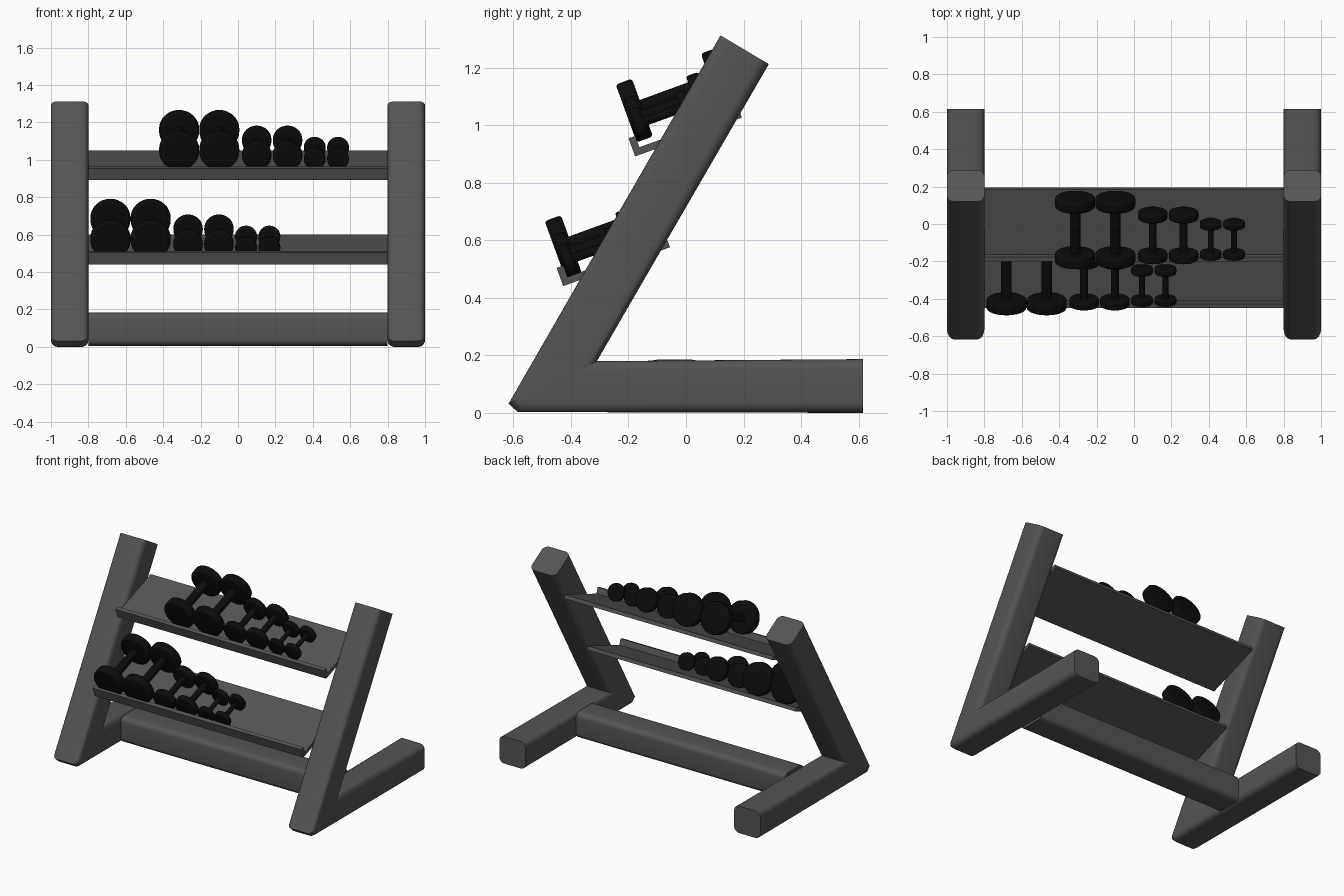
import bpy, bmesh
from math import radians, sin, cos, pi
from mathutils import Vector, Matrix

if "Cube" in bpy.data.objects:
    bpy.data.objects.remove(bpy.data.objects["Cube"])

TILT = radians(20)


def material(name, v):
    m = bpy.data.materials.new(name)
    m.diffuse_color = (v, v, v, 1)
    m.use_nodes = True
    m.node_tree.nodes["Principled BSDF"].inputs["Base Color"].default_value = m.diffuse_color
    return m


GREY = material("dark_grey", 0.09)
BLACK = material("black", 0.004)


def finish(bm, name, mat, angle=35):
    bmesh.ops.remove_doubles(bm, verts=bm.verts, dist=1e-5)
    bmesh.ops.recalc_face_normals(bm, faces=bm.faces)
    me = bpy.data.meshes.new(name)
    bm.to_mesh(me)
    bm.free()
    ob = bpy.data.objects.new(name, me)
    bpy.context.collection.objects.link(ob)
    me.materials.append(mat)
    bpy.ops.object.select_all(action='DESELECT')
    bpy.context.view_layer.objects.active = ob
    ob.select_set(True)
    bpy.ops.object.shade_smooth_by_angle(angle=radians(angle))
    return ob


def rounded_square(r=0.19, n=6):
    """Unit square outline with rounded corners."""
    pts = []
    for i, (cx, cy) in enumerate([(1 - r, 1 - r), (r, 1 - r), (r, r), (1 - r, r)]):
        for k in range(n + 1):
            a = (i + k / n) * pi / 2
            pts.append((cx + r * cos(a), cy + r * sin(a)))
    return pts


def loft(name, rings, mat):
    """Skin a list of equal-length point rings and cap both ends."""
    bm = bmesh.new()
    vs = [[bm.verts.new(p) for p in ring] for ring in rings]
    n = len(vs[0])
    for a, b in zip(vs, vs[1:]):
        for i in range(n):
            j = (i + 1) % n
            bm.faces.new((a[i], a[j], b[j], b[i]))
    bm.faces.new(vs[0])
    bm.faces.new(vs[-1])
    return finish(bm, name, mat)


# Side frames: foot and leaning upright as one mitred tube (outer, inner) in y,z
PROFILE = rounded_square()
STATIONS = [((0.615, 0.0), (0.615, 0.187)),
            ((-0.585, 0.003), (-0.31, 0.18)),
            ((-0.617, 0.032), (-0.31, 0.18)),
            ((0.12, 1.313), (0.288, 1.213))]
for side, label in ((1, "right"), (-1, "left")):
    rings = []
    for o, i in STATIONS:
        o, i = Vector(o), Vector(i)
        rings.append([(side * (0.8 + 0.2 * u), *o.lerp(i, v)) for u, v in PROFILE])
    loft(label + "_side_frame", rings, GREY)

# Bottom cross beam
loft("cross_beam", [[(x, -0.14 + 0.2 * u, 0.005 + 0.18 * v) for u, v in PROFILE]
                    for x in (-0.8, 0.8)], GREY)

# Tilted shelves with a raised front lip
D = Vector((0, cos(TILT), sin(TILT)))
N = Vector((0, -sin(TILT), cos(TILT)))
T, L, H = 0.025, 0.395, 0.067
LIP = [(0, 0), (L, 0), (L, T), (T, T), (T, H), (0, H)]
UPPER = Vector((0, -0.177, 0.892))
LOWER = Vector((0, -0.427, 0.441))
for name, base in (("upper_shelf", UPPER), ("lower_shelf", LOWER)):
    loft(name, [[base + D * a + N * b + Vector((x, 0, 0)) for a, b in LIP]
                for x in (-0.8, 0.8)], GREY)


# Dumbbells: two bevelled heads and a handle lying along the shelf slope
def dumbbell(name, front, s):
    length = 0.315 * s
    rot = Matrix.Rotation(TILT - pi / 2, 4, 'X')  # z axis onto slope direction
    bm = bmesh.new()
    for z in (0, length):
        bmesh.ops.create_cone(bm, cap_ends=True, segments=32, radius1=0.107 * s,
                              radius2=0.107 * s, depth=0.06 * s,
                              matrix=Matrix.Translation((0, 0, z)))
    rims = [e for e in bm.edges if abs(e.verts[0].co.z - e.verts[1].co.z) < 1e-5]
    bmesh.ops.bevel(bm, geom=rims, offset=0.011 * s, segments=3, profile=0.5,
                    affect='EDGES')
    bmesh.ops.create_cone(bm, cap_ends=True, segments=20, radius1=0.028 * s,
                          radius2=0.028 * s, depth=length,
                          matrix=Matrix.Translation((0, 0, length / 2)))
    bm.transform(Matrix.Translation(front) @ rot)
    finish(bm, name, BLACK)


SET = [(-0.315, 1), (-0.1, 1), (0.1, 0.735), (0.265, 0.735), (0.41, 0.545), (0.535, 0.545)]
for row, shift in (("upper", Vector((0, 0, 0))), ("lower", Vector((-0.367, -0.247, -0.475)))):
    for k, (x, s) in enumerate(SET):
        front = UPPER + D * 0.052 + N * (0.044 + 0.107 * s) + Vector((x, 0, 0)) + shift
        dumbbell(f"{row}_dumbbell_{k + 1}", front, s)
